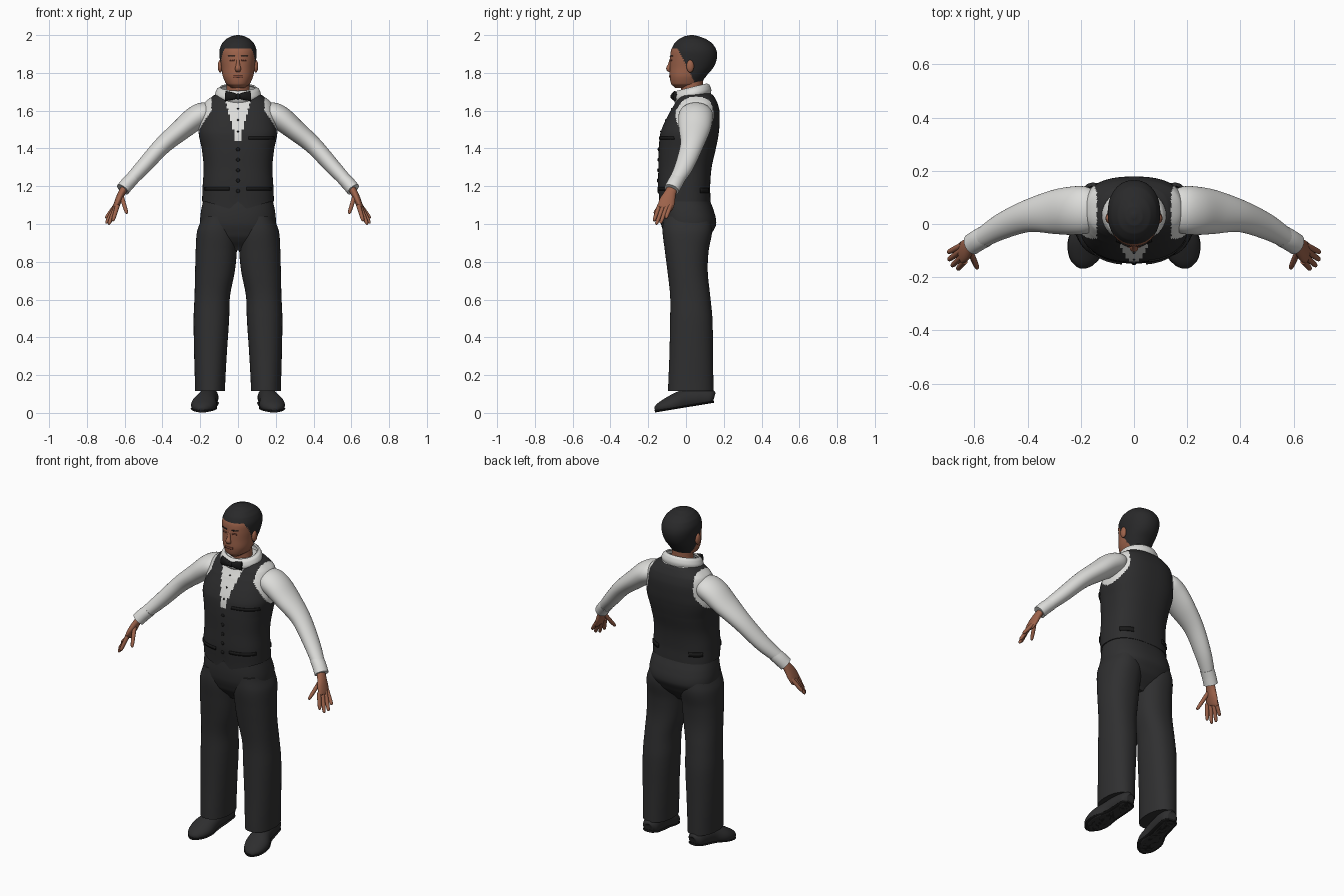
import bpy, bmesh, math
from mathutils import Vector

default = bpy.data.objects.get("Cube")
if default:
    bpy.data.objects.remove(default, do_unlink=True)


def material(name, r, g, b):
    m = bpy.data.materials.new(name)
    m.diffuse_color = (r, g, b, 1)
    m.use_nodes = True
    node = m.node_tree.nodes["Principled BSDF"]
    node.inputs["Base Color"].default_value = (r, g, b, 1)
    node.inputs["Roughness"].default_value = .8
    return m


VEST = material("vest charcoal", .026, .026, .027)
TROUSER = material("trouser charcoal", .029, .029, .03)
HAIR = material("hair black", .022, .022, .023)
SHOE = material("shoe grey", .027, .027, .028)
TRIM = material("trim black", .01, .01, .01)
SHIRT = material("shirt white", .72, .72, .7)
SKIN = material("skin", .34, .125, .07)
LIP = material("lip", .25, .08, .05)


def at(keys, s):
    """Smoothly interpolate key rows, whose first column is the position s."""
    i = 0
    while i < len(keys) - 2 and s > keys[i + 1][0]:
        i += 1
    a, b = keys[i], keys[i + 1]
    before, after = keys[max(i - 1, 0)], keys[min(i + 2, len(keys) - 1)]
    t = (s - a[0]) / (b[0] - a[0])
    row = []
    for p, q, r, w in zip(before[1:], a[1:], b[1:], after[1:]):
        row.append(q + t / 2 * (r - p + t * (2 * p - 5 * q + 4 * r - w + t * (3 * (q - r) + w - p))))
    return row


def samples(keys, steps):
    out = [keys[0][0]]
    for a, b in zip(keys, keys[1:]):
        out += [a[0] + (b[0] - a[0]) * (k + 1) / steps for k in range(steps)]
    return out


def finish(name, bm, mats, mirror=False, rule=None, thick=0):
    bmesh.ops.recalc_face_normals(bm, faces=bm.faces[:])
    if rule:
        for f in bm.faces:
            f.material_index = int(rule(f.calc_center_median()))
    mesh = bpy.data.meshes.new(name)
    bm.to_mesh(mesh)
    bm.free()
    obj = bpy.data.objects.new(name, mesh)
    bpy.context.collection.objects.link(obj)
    for m in mats:
        mesh.materials.append(m)
    if thick:
        mod = obj.modifiers.new("thickness", "SOLIDIFY")
        mod.thickness, mod.offset = thick, 0
    if mirror:
        obj.modifiers.new("mirror", "MIRROR").use_mirror_merge = False
    bpy.ops.object.select_all(action="DESELECT")
    obj.select_set(True)
    bpy.context.view_layer.objects.active = obj
    bpy.ops.object.shade_smooth_by_angle(angle=math.radians(50))
    return obj


def skin(name, rings, mats, closed=True, shape=None, **options):
    """Bridge rings of points; shape() may adjust each point."""
    bm = bmesh.new()
    rows = [[bm.verts.new(shape(p) if shape else p) for p in ring] for ring in rings]
    for low, high in zip(rows, rows[1:]):
        for i in range(len(low)):
            bm.faces.new((low[i - 1], low[i], high[i], high[i - 1]))
    if closed:
        bm.faces.new(rows[0])
        bm.faces.new(rows[-1])
    return finish(name, bm, mats, **options)


def signed_power(v, e):
    return math.copysign(abs(v) ** e, v)


def stack(name, keys, mats, power=2, sides=48, steps=6, **options):
    """Upright loft; rows are z, front y, back y, half width, centre x."""
    rings = []
    for z in samples(keys, steps):
        front, back, half, cx = at(keys, z)
        ring = []
        for k in range(sides):
            a = math.tau * k / sides
            x = half * signed_power(math.sin(a), 2 / power)
            y = (front + back) / 2 - (back - front) / 2 * signed_power(math.cos(a), 2 / power)
            ring.append(Vector((cx + x, y, z)))
        rings.append(ring)
    return skin(name, rings, mats, **options)


def tube(name, path, mats, ref=(0, 1, 0), sides=24, steps=6, **options):
    """Loft along a path; rows are x, y, z, radius across ref, radius along ref."""
    keys = [(i, *row) for i, row in enumerate(path)]
    rings = []
    for s in samples(keys, steps):
        row = at(keys, s)
        e = .05
        tangent = (Vector(at(keys, min(s + e, len(path) - 1))[:3])
                   - Vector(at(keys, max(s - e, 0))[:3])).normalized()
        u = Vector(ref)
        u = (u - tangent * u.dot(tangent)).normalized()
        v = tangent.cross(u)
        turn = [math.tau * k / sides for k in range(sides)]
        rings.append([Vector(row[:3]) + v * row[3] * math.cos(a) + u * row[4] * math.sin(a) for a in turn])
    return skin(name, rings, mats, **options)


def surface_y(keys, power, x, z, face):
    front, back, half, _ = at(keys, z)
    r = min(abs(x / half), .99)
    return (front + back) / 2 + face * (back - front) / 2 * (1 - r ** power) ** (1 / power)


def plate(name, keys, power, mat, x0, x1, z0, z1, face=-1, thick=.008, **options):
    """Thin strip following the front (-1) or back (1) of a stack."""
    bm = bmesh.new()
    n = 12
    rows = []
    for z in (z0, z1):
        xs = [x0 + (x1 - x0) * k / n for k in range(n + 1)]
        rows.append([bm.verts.new((x, surface_y(keys, power, x, z, face) + face * .002, z)) for x in xs])
    for i in range(n):
        bm.faces.new((rows[0][i], rows[0][i + 1], rows[1][i + 1], rows[1][i]))
    return finish(name, bm, [mat], thick=thick, **options)


def ball(name, mat, centre, size, **options):
    bm = bmesh.new()
    bmesh.ops.create_uvsphere(bm, u_segments=20, v_segments=12, radius=1)
    bmesh.ops.scale(bm, vec=size, verts=bm.verts)
    bmesh.ops.translate(bm, vec=centre, verts=bm.verts)
    return finish(name, bm, [mat], **options)


# Torso: waistcoat with shirt showing in the neckline and armholes
torso = [(1.12, -.14, .13, .19, 0), (1.2, -.148, .128, .187, 0), (1.3, -.146, .136, .182, 0),
         (1.4, -.144, .158, .192, 0), (1.48, -.136, .173, .208, 0), (1.54, -.113, .178, .202, 0),
         (1.6, -.082, .177, .192, 0), (1.645, -.056, .165, .175, 0), (1.68, -.04, .145, .13, 0),
         (1.7, -.02, .12, .08, 0)]


def shows_shirt(c):
    x = abs(c.x)
    neckline = c.y < 0 and x < .27 * (c.z - 1.405)
    armhole = x > .14 and ((c.y - .045) / .1) ** 2 + ((c.z - 1.58) / .12) ** 2 < 1
    return neckline or armhole or c.z > 1.69


def pointed_hem(p):
    if p.y < 0 and p.z < 1.18:
        x = abs(p.x)
        drop = x / .045 * .04 if x < .045 else max(0, .04 * (1 - (x - .045) / .13))
        p.z -= drop * (1.18 - p.z) / .06
    return p


stack("waistcoat", torso, [VEST, SHIRT], power=2.5, sides=128, steps=12, shape=pointed_hem, rule=shows_shirt)
plate("breast_pocket", torso, 2.5, TRIM, .055, .19, 1.447, 1.463)
plate("lower_pockets", torso, 2.5, TRIM, .045, .175, 1.178, 1.196, mirror=True)
plate("back_tabs", torso, 2.5, TRIM, .1, .165, 1.165, 1.19, face=1, mirror=True)
for i in range(5):
    z = 1.175 + i * .055
    ball("waistcoat_button", TRIM, (0, surface_y(torso, 2.5, 0, z, -1), z), (.01, .006, .01))
for z in (1.49, 1.55, 1.61):
    ball("shirt_button", TRIM, (0, surface_y(torso, 2.5, 0, z, -1), z), (.005, .004, .005))

# Collar and bow tie
stack("collar", [(1.655, -.05, .125, .105, 0), (1.685, -.064, .13, .117, 0), (1.71, -.058, .122, .108, 0),
                 (1.722, -.045, .11, .092, 0)], [SHIRT], closed=False, thick=.008,
      shape=lambda p: p + Vector((0, 0, .25 * (p.y - .03))))
tube("bow_tie", [(.004, -.068, 1.675, .012, .01), (.035, -.066, 1.677, .021, .012),
                 (.066, -.058, 1.678, .027, .01)], [TRIM], mirror=True)
ball("bow_knot", TRIM, (0, -.07, 1.675), (.014, .012, .016))

# Head, with hair above a sloping hairline
head = [(1.72, -.058, .05, .035, 0), (1.74, -.078, .078, .062, 0), (1.78, -.086, .105, .08, 0),
        (1.83, -.086, .146, .089, 0), (1.88, -.084, .164, .097, 0), (1.92, -.079, .161, .098, 0),
        (1.955, -.062, .14, .085, 0), (1.98, -.036, .105, .062, 0), (1.995, -.005, .065, .032, 0),
        (2, .02, .04, .008, 0)]
stack("head", head, [SKIN, HAIR], power=2.15, sides=96, steps=8,
      rule=lambda c: c.z > max(1.742, 1.93 - 2 * max(0, c.y + .045)))
stack("neck", [(1.63, -.02, .1, .07, 0), (1.7, -.025, .09, .062, 0), (1.78, -.03, .09, .06, 0)], [SKIN])
tube("nose", [(0, -.078, 1.88, .006, .007), (0, -.087, 1.845, .008, .01), (0, -.093, 1.822, .012, .016),
              (0, -.084, 1.808, .006, .012)], [SKIN], ref=(1, 0, 0))
ball("ears", SKIN, (.094, .022, 1.835), (.013, .02, .033), mirror=True)
plate("eyebrows", head, 2.15, HAIR, .016, .052, 1.886, 1.891, thick=.004, mirror=True)
plate("eyes", head, 2.15, LIP, .02, .045, 1.864, 1.871, thick=.004, mirror=True)
plate("lips", head, 2.15, LIP, -.024, .024, 1.776, 1.786, thick=.006)

# Arms
tube("sleeves", [(.14, .055, 1.59, .045, .07), (.18, .053, 1.583, .062, .088), (.23, .05, 1.557, .064, .091),
                 (.3, .045, 1.5, .056, .083), (.4, .03, 1.415, .047, .061), (.5, -.01, 1.305, .041, .049),
                 (.575, -.055, 1.225, .034, .037)], [SHIRT], sides=40, mirror=True)
tube("cuffs", [(.558, -.045, 1.24, .036, .041), (.585, -.06, 1.213, .037, .041),
               (.61, -.076, 1.183, .037, .041)], [SHIRT], mirror=True)
tube("palms", [(.595, -.068, 1.2, .02, .026), (.618, -.085, 1.16, .019, .032), (.635, -.1, 1.12, .018, .042),
               (.65, -.11, 1.085, .013, .04), (.653, -.113, 1.077, .005, .03)], [SKIN], mirror=True)
digits = {"index_fingers": ((.637, -.14, 1.1), (.663, -.17, 1.015)),
          "middle_fingers": ((.645, -.12, 1.095), (.685, -.158, .997)),
          "ring_fingers": ((.65, -.1, 1.095), (.698, -.135, 1.003)),
          "little_fingers": ((.647, -.08, 1.1), (.7, -.107, 1.03)),
          "thumbs": ((.618, -.1, 1.15), (.588, -.168, 1.055))}
for name, (base, tip) in digits.items():
    base, tip = Vector(base), Vector(tip)
    path = [(*base.lerp(tip, t), r, r) for t, r in ((0, .012), (.5, .011), (.9, .009), (1, .003))]
    tube(name, path, [SKIN], sides=12, steps=3, mirror=True)

# Trousers
stack("trouser_seat", [(.86, -.05, .06, .07, 0), (.92, -.1, .115, .165, 0), (.96, -.12, .142, .19, 0),
                       (1, -.132, .16, .2, 0), (1.06, -.136, .15, .197, 0), (1.15, -.132, .12, .18, 0)],
      [TROUSER], power=2.4, sides=64)
stack("trouser_legs", [(.115, -.095, .145, .079, .148), (.3, -.088, .143, .086, .146), (.5, -.084, .14, .094, .141),
                       (.62, -.084, .128, .094, .136), (.75, -.098, .115, .105, .122),
                       (.86, -.112, .12, .109, .115), (.96, -.124, .138, .107, .11),
                       (1.04, -.12, .13, .08, .11)], [TROUSER], power=2.25, mirror=True)


# Shoes, resting on their toes with a flat sloping sole
def flat_sole(p):
    p.z = max(p.z, .002 + (p.y + .165) * .165)
    return p


foot = [(.148, .145, .075, .03, .025), (.15, .125, .08, .05, .045), (.155, .07, .08, .055, .05),
        (.165, 0, .07, .055, .052), (.18, -.07, .045, .05, .067), (.188, -.125, .03, .034, .056),
        (.19, -.155, .02, .02, .032), (.19, -.165, .016, .008, .014)]
tube("shoes", foot, [SHOE], ref=(1, 0, 0), sides=36, shape=flat_sole, mirror=True)
soles = [(x, y, .008 + (y + .165) * .165, .008, w + .002) for x, y, _, _, w in foot]
tube("soles", soles, [TRIM], ref=(1, 0, 0), shape=flat_sole, mirror=True)
